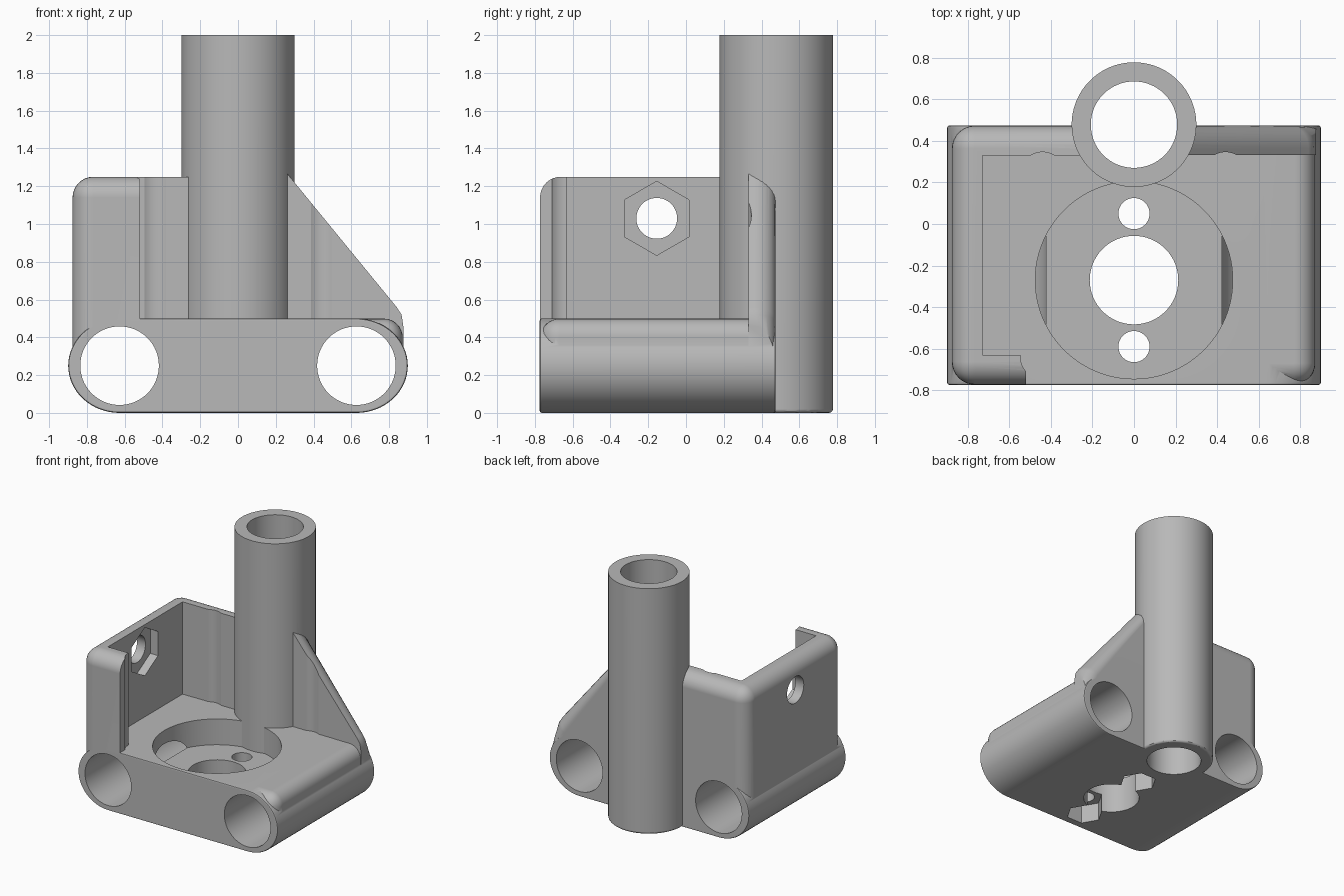
import bpy, bmesh
from math import sin, cos, pi, radians
from mathutils import Matrix, Vector

old = bpy.data.objects.get("Cube")
if old:
    bpy.data.objects.remove(old, do_unlink=True)

gray = bpy.data.materials.new("plain gray")
gray.use_nodes = True
tone = (0.48, 0.48, 0.48, 1)
gray.diffuse_color = tone
gray.node_tree.nodes["Principled BSDF"].inputs["Base Color"].default_value = tone


def finish(bm, name):
    bmesh.ops.recalc_face_normals(bm, faces=bm.faces)
    mesh = bpy.data.meshes.new(name)
    bm.to_mesh(mesh)
    bm.free()
    mesh.materials.append(gray)
    obj = bpy.data.objects.new(name, mesh)
    bpy.context.collection.objects.link(obj)
    return obj


def box(name, lo, hi, radius=0):
    lo, hi = Vector(lo), Vector(hi)
    bm = bmesh.new()
    bmesh.ops.create_cube(bm, size=1)
    for v in bm.verts:
        v.co = (lo + hi) / 2 + v.co * (hi - lo)
    if radius:
        bmesh.ops.bevel(bm, geom=bm.edges[:], offset=radius, segments=8,
                        profile=0.5, affect='EDGES')
    return finish(bm, name)


def rod(name, start, axis, length, radius, sides=64, bevel=0):
    """Cylinder or prism running from start along the named axis."""
    bm = bmesh.new()
    bmesh.ops.create_cone(bm, cap_ends=True, segments=sides, radius1=radius,
                          radius2=radius, depth=length)
    bmesh.ops.translate(bm, verts=bm.verts, vec=(0, 0, length / 2))
    if sides == 6:  # corners lie across the flat direction
        bmesh.ops.rotate(bm, verts=bm.verts, matrix=Matrix.Rotation(pi / 6, 3, 'Z'))
    if bevel:
        rim = [e for e in bm.edges if all(v.co.z < 0.001 for v in e.verts)]
        bmesh.ops.bevel(bm, geom=rim, offset=bevel, segments=3, profile=0.5, affect='EDGES')
    if axis == 'X':
        turn = Matrix.Rotation(pi / 2, 3, 'Y')
    elif axis == 'Y':
        turn = Matrix.Rotation(-pi / 2, 3, 'X')
    else:
        turn = Matrix.Identity(3)
    bmesh.ops.rotate(bm, verts=bm.verts, matrix=turn)
    bmesh.ops.translate(bm, verts=bm.verts, vec=start)
    return finish(bm, name)


def prism(name, outline, y0, y1, pick, radius, segments):
    """Extrude an x-z outline along y and round the picked edges."""
    bm = bmesh.new()
    face = bm.faces.new([bm.verts.new((x, y0, z)) for x, z in outline])
    made = bmesh.ops.extrude_face_region(bm, geom=[face])["geom"]
    moved = [g for g in made if isinstance(g, bmesh.types.BMVert)]
    bmesh.ops.translate(bm, verts=moved, vec=(0, y1 - y0, 0))
    bmesh.ops.recalc_face_normals(bm, faces=bm.faces)
    bmesh.ops.bevel(bm, geom=[e for e in bm.edges if pick(e)], offset=radius,
                    segments=segments, profile=0.5, affect='EDGES')
    return finish(bm, name)


def combine(target, other, operation):
    mod = target.modifiers.new("join", 'BOOLEAN')
    mod.operation, mod.solver, mod.object = operation, 'EXACT', other
    bpy.context.view_layer.objects.active = target
    bpy.ops.object.modifier_apply(modifier=mod.name)
    bpy.data.objects.remove(other, do_unlink=True)


def add(target, other):
    combine(target, other, 'UNION')


def cut(target, other):
    combine(target, other, 'DIFFERENCE')


# Base block with rounded sides
steps = 32
right = [(0.627 + 0.272 * cos(a), 0.25 + 0.25 * sin(a))
         for a in (-pi / 2 + pi * i / steps for i in range(steps + 1))]
outline = right + [(-x, z) for x, z in reversed(right)]
body = prism("motor_bracket", outline, -0.775, 0.475,
             lambda e: abs(e.verts[0].co.y - e.verts[1].co.y) < 0.001, 0.012, 2)

# Rounded shoulder on top of the base
add(body, box("shoulder", (-0.872, -0.77, 0.18), (0.872, 0.47, 0.499), 0.1))

# Left wall, front tab and back wall
wall = box("housing_wall", (-0.876, -0.773, 0.15), (0.876, 0.473, 1.25), 0.11)
cut(wall, box("inside", (-0.73, -0.63, 0.42), (2, 0.33, 2)))
cut(wall, box("front_opening", (-0.52, -2, 0.42), (2, 0.33, 2)))
cut(wall, box("right_opening", (0, -2, 0.1), (2, 2, 2)))
add(body, wall)

# Sloping gusset on the right of the tube
slope = [(-0.04, 0.25), (0.875, 0.25), (0.875, 0.46), (0.866, 0.52), (0.84, 0.56),
         (0.0, 1.585), (-0.04, 1.585)]
add(body, prism("gusset", slope, 0.331, 0.474,
                lambda e: all(v.co.y > 0.4 and v.co.x > -0.01 and v.co.z > 0.3
                              for v in e.verts), 0.11, 8))

# Clearance grooves in the walls
for x, y in ((-0.44, 0.24), (0.44, 0.24), (-0.44, -0.64)):
    cut(body, rod("groove", (x, y, 0.5), 'Z', 1, 0.106, 48))

# Round recess in the floor
cut(body, rod("recess", (0, -0.27, 0.29), 'Z', 0.5, 0.475, 96))

# Upright tube
add(body, rod("tube", (0, 0.478, 0), 'Z', 2, 0.3, 96, 0.02))
cut(body, rod("tube_bore", (0, 0.478, -0.1), 'Z', 2.3, 0.208, 64))

# Shaft opening, screw holes and nut pockets underneath
cut(body, rod("shaft_hole", (0, -0.27, -0.1), 'Z', 0.6, 0.213))
for y in (0.05, -0.59):
    cut(body, rod("screw_hole", (0, y, -0.1), 'Z', 0.6, 0.075, 40))
    cut(body, rod("nut_pocket", (0, y, -0.1), 'Z', 0.25, 0.14, 6))

# Rod bores through both rounded sides
for x in (-0.627, 0.627):
    cut(body, rod("rod_bore", (x, -1, 0.25), 'Y', 2, 0.208))

# Bolt hole and nut pocket in the left wall
cut(body, rod("bolt_hole", (-1, -0.155, 1.03), 'X', 0.5, 0.108, 48))
cut(body, rod("bolt_nut_pocket", (-0.8, -0.155, 1.03), 'X', 0.2, 0.196, 6))

# Smooth curves, keep crisp edges
bpy.ops.object.select_all(action='DESELECT')
body.select_set(True)
bpy.context.view_layer.objects.active = body
bpy.ops.object.shade_smooth_by_angle(angle=radians(30))
normals = body.modifiers.new("even_shading", 'WEIGHTED_NORMAL')
normals.keep_sharp = True
